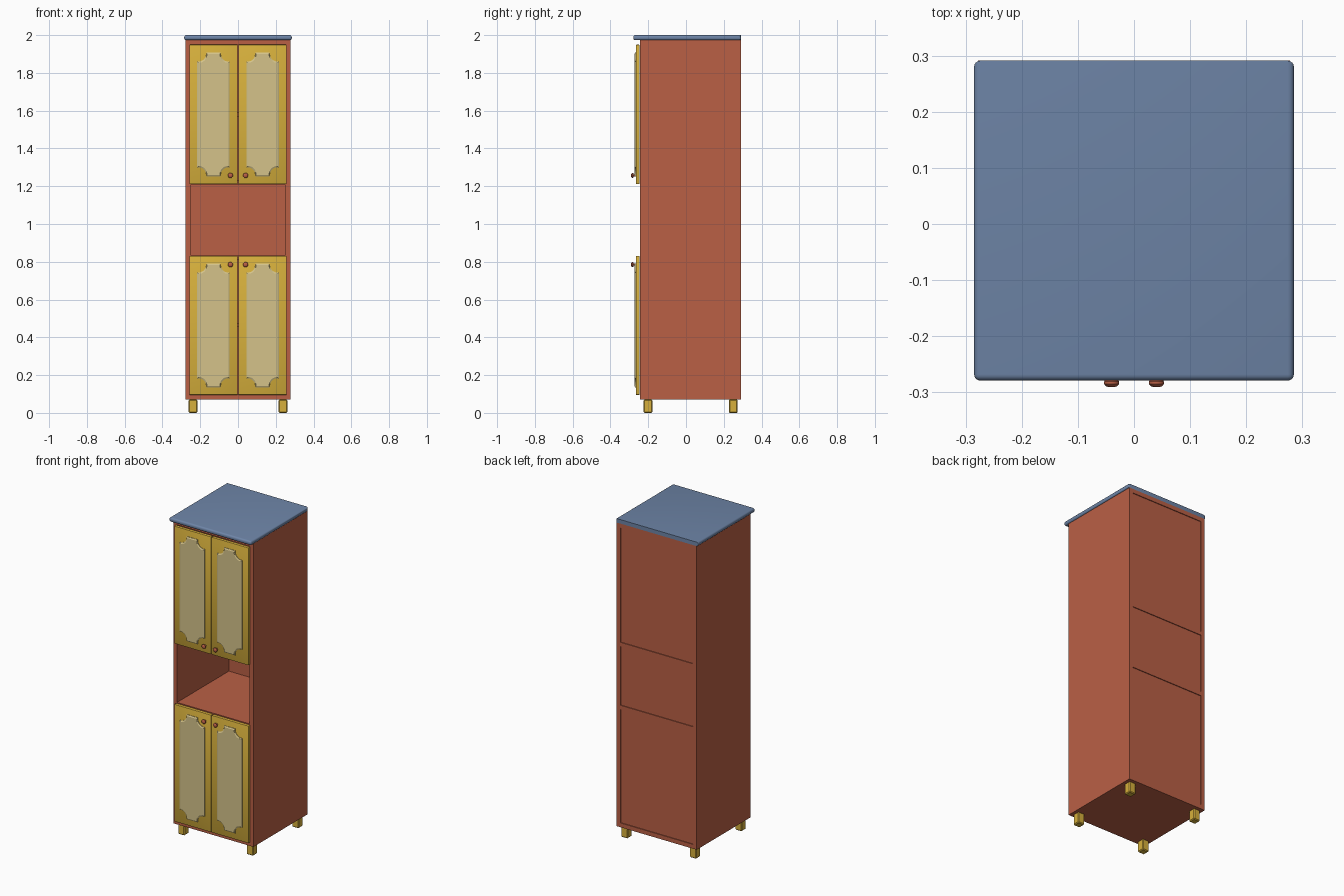
import bpy, bmesh, math
from mathutils import Matrix

if "Cube" in bpy.data.objects:
    bpy.data.objects.remove(bpy.data.objects["Cube"])


def material(name, r, g, b):
    m = bpy.data.materials.new(name)
    m.diffuse_color = (r, g, b, 1)
    m.use_nodes = True
    m.node_tree.nodes["Principled BSDF"].inputs["Base Color"].default_value = m.diffuse_color
    return m


TERRACOTTA = material("terracotta", 0.49, 0.117, 0.06)
MUSTARD = material("mustard", 0.68, 0.435, 0.045)
TAN = material("tan", 0.66, 0.545, 0.255)
BLUE = material("slate_blue", 0.156, 0.235, 0.39)


def finish(bm, name, mat, smooth=False):
    bmesh.ops.recalc_face_normals(bm, faces=bm.faces)
    me = bpy.data.meshes.new(name)
    bm.to_mesh(me)
    bm.free()
    me.materials.append(mat)
    ob = bpy.data.objects.new(name, me)
    bpy.context.collection.objects.link(ob)
    if smooth:
        bpy.ops.object.select_all(action='DESELECT')
        ob.select_set(True)
        bpy.context.view_layer.objects.active = ob
        bpy.ops.object.shade_smooth_by_angle(angle=math.radians(35))
    return ob


def box(name, mat, x, y, z, bevel=0, segs=1, keep=None):
    """Box from (min, max) ranges; edges for which keep() is true stay sharp."""
    bm = bmesh.new()
    bmesh.ops.create_cube(bm, size=1)
    for v in bm.verts:
        for i, (lo, hi) in enumerate((x, y, z)):
            v.co[i] = hi if v.co[i] > 0 else lo
    if bevel:
        edges = [e for e in bm.edges if not (keep and keep(e))]
        bmesh.ops.bevel(bm, geom=edges, offset=bevel, segments=segs,
                        profile=0.5, affect='EDGES')
    return finish(bm, name, mat, segs > 1)


FRONT, BACK, W, T = -0.244, 0.291, 0.278, 0.026
INNER = W - T

# Carcass boards
for s, side in ((-1, "left"), (1, "right")):
    box(side + "_side", TERRACOTTA, sorted((s * INNER, s * W)), (FRONT, BACK), (0.07, 1.975))
for name, z0, z1 in (("bottom_board", 0.07, 0.097), ("niche_floor", 0.81, 0.835),
                     ("niche_ceiling", 1.206, 1.23), ("upper_board", 1.949, 1.975)):
    box(name, TERRACOTTA, (-INNER, INNER), (FRONT, BACK), (z0, z1))
for name, z in (("lower_shelf", 0.465), ("upper_shelf", 1.58)):
    box(name, TERRACOTTA, (-INNER, INNER), (FRONT + 0.01, 0.27), (z - 0.01, z + 0.01))
box("back_panel", TERRACOTTA, (-INNER, INNER), (0.27, BACK - 0.005), (0.09, 1.955))

# Top slab, rounded except along the back
box("top_slab", BLUE, (-0.285, 0.285), (-0.279, BACK), (1.973, 2.0), 0.011, 4,
    keep=lambda e: all(v.co.y > 0.2 for v in e.verts)
    and abs(e.verts[0].co.z - e.verts[1].co.z) < 1e-4)

# Feet
for s, side in ((-1, "left"), (1, "right")):
    for y, end in ((-0.201, "front"), (0.25, "back")):
        box(f"{end}_{side}_foot", MUSTARD, (s * 0.238 - 0.023, s * 0.238 + 0.023),
            (y - 0.023, y + 0.023), (0, 0.071), 0.005)


def door_panel(name, cx, cz, w, h):
    """Raised panel with scooped, stepped corners and a sloping rim."""
    r, step = 0.036, 0.012
    corner = [(w, h - r - step), (w - step, h - r - step)]
    for i in range(7):
        a = math.radians(15 * i)
        corner.append((w - step - r * math.sin(a), h - step - r * math.cos(a)))
    corner.append((w - step - r, h))
    # re-order so the arc runs from the side step to the top step
    c = (w - step * 0.5, h - step * 0.5)
    corner = [(w, h - r - step), (w - step, h - r - step)]
    for i in range(7):
        a = math.radians(8 + 74 * i / 6)
        corner.append((c[0] - (r + step / 2) * math.sin(a), c[1] - (r + step / 2) * math.cos(a)))
    corner += [(w - r - step, h - step), (w - r - step, h)]
    pts = list(corner)
    pts += [(-x, z) for x, z in reversed(corner)]
    pts += [(-x, -z) for x, z in corner]
    pts += [(x, -z) for x, z in reversed(corner)]
    bm = bmesh.new()
    y0, y1 = -0.264, -0.273
    rings = []
    for y, d in ((y0, 0), (-0.269, 0), (y1, 0.007)):
        rings.append([bm.verts.new((cx + x * (w - d) / w, y, cz + z * (h - d) / h))
                      for x, z in pts])
    n = len(pts)
    for a, b in zip(rings, rings[1:]):
        for i in range(n):
            bm.faces.new((a[i], a[(i + 1) % n], b[(i + 1) % n], b[i]))
    bm.faces.new(rings[-1])
    bm.faces.new(list(reversed(rings[0])))
    finish(bm, name, TAN)


def knob(name, x, z):
    """Turned knob: stem, then a rounded head."""
    prof = [(0.006, -0.262), (0.006, -0.277), (0.011, -0.278), (0.0135, -0.281),
            (0.0135, -0.285), (0.010, -0.289), (0.005, -0.2908)]
    bm = bmesh.new()
    n = 20
    rings = [[bm.verts.new((x + r * math.cos(2 * math.pi * i / n), y,
                            z + r * math.sin(2 * math.pi * i / n))) for i in range(n)]
             for r, y in prof]
    for a, b in zip(rings, rings[1:]):
        for i in range(n):
            bm.faces.new((a[i], a[(i + 1) % n], b[(i + 1) % n], b[i]))
    bm.faces.new(rings[0])
    bm.faces.new(rings[-1])
    finish(bm, name, TERRACOTTA, True)


# Two pairs of doors with panels and knobs
for level, z0, z1, kz in (("lower", 0.095, 0.831, 0.785), ("upper", 1.211, 1.949, 1.257)):
    for s, side in ((-1, "left"), (1, "right")):
        name = f"{level}_{side}_door"
        box(name, MUSTARD, sorted((s * 0.002, s * 0.258)), (-0.266, FRONT - 0.001),
            (z0, z1), 0.004, 2)
        door_panel(name + "_panel", s * 0.13, (z0 + z1) / 2, 0.086, 0.328)
        knob(name + "_knob", s * 0.04, kz)
